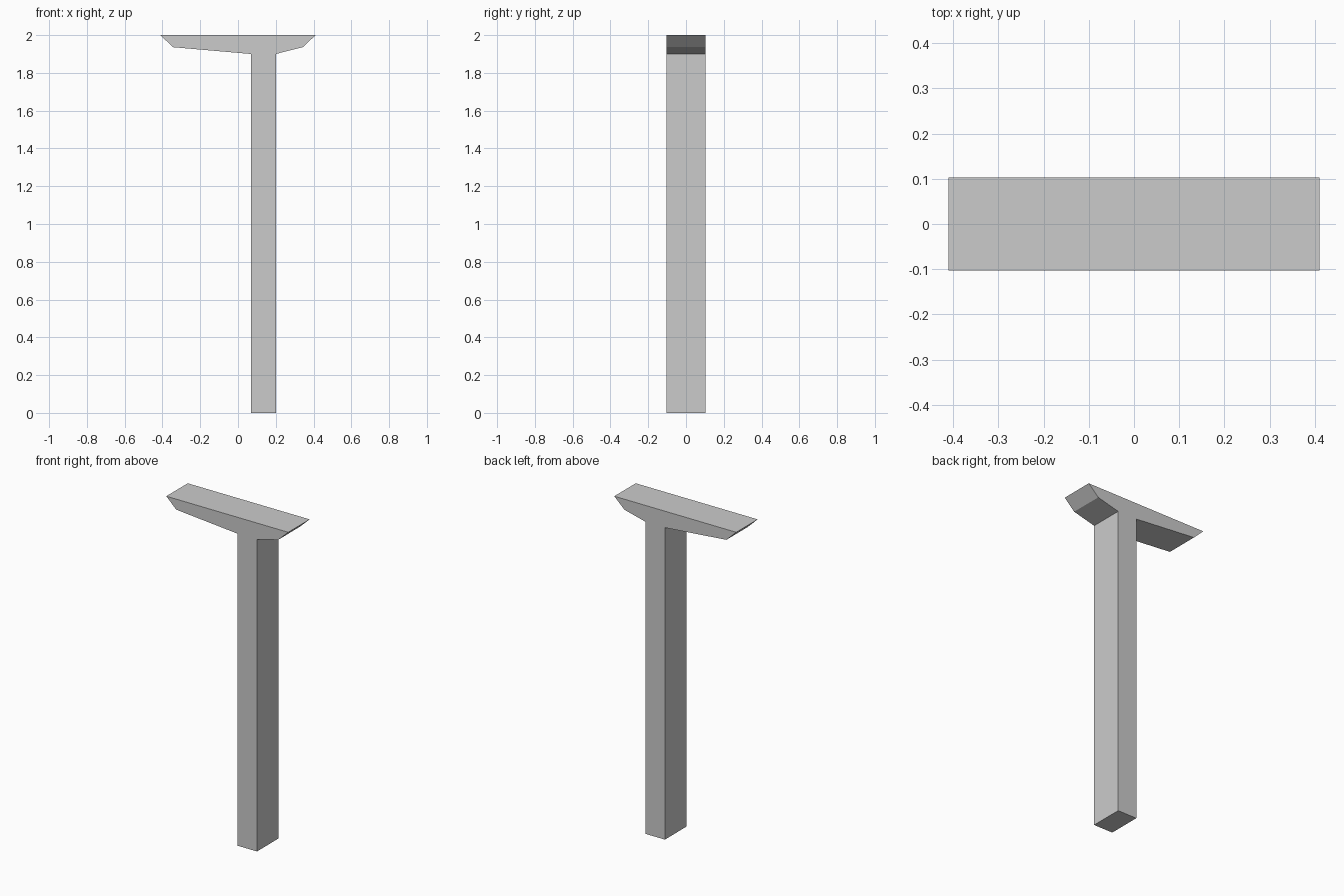
import bpy
import bmesh

if "Cube" in bpy.data.objects:
    bpy.data.objects.remove(bpy.data.objects["Cube"])

HALF_DEPTH = 0.103

# T-shaped outline seen from the front (x, z): off-centre post under a tapered cap
PROFILE = [
    (0.07, 0.0), (0.20, 0.0), (0.20, 1.90),
    (0.343, 1.936), (0.411, 2.0),
    (-0.411, 2.0), (-0.344, 1.936), (0.07, 1.90),
]


def extrude_profile(name, points, half_depth):
    bm = bmesh.new()
    face = bm.faces.new([bm.verts.new((x, -half_depth, z)) for x, z in points])
    result = bmesh.ops.extrude_face_region(bm, geom=[face], use_keep_orig=True)
    moved = [v for v in result["geom"] if isinstance(v, bmesh.types.BMVert)]
    bmesh.ops.translate(bm, verts=moved, vec=(0, 2 * half_depth, 0))
    bmesh.ops.recalc_face_normals(bm, faces=bm.faces)
    mesh = bpy.data.meshes.new(name)
    bm.to_mesh(mesh)
    bm.free()
    obj = bpy.data.objects.new(name, mesh)
    bpy.context.collection.objects.link(obj)
    return obj


# Post and cap as one solid piece
extrude_profile("post_with_cap", PROFILE, HALF_DEPTH)
